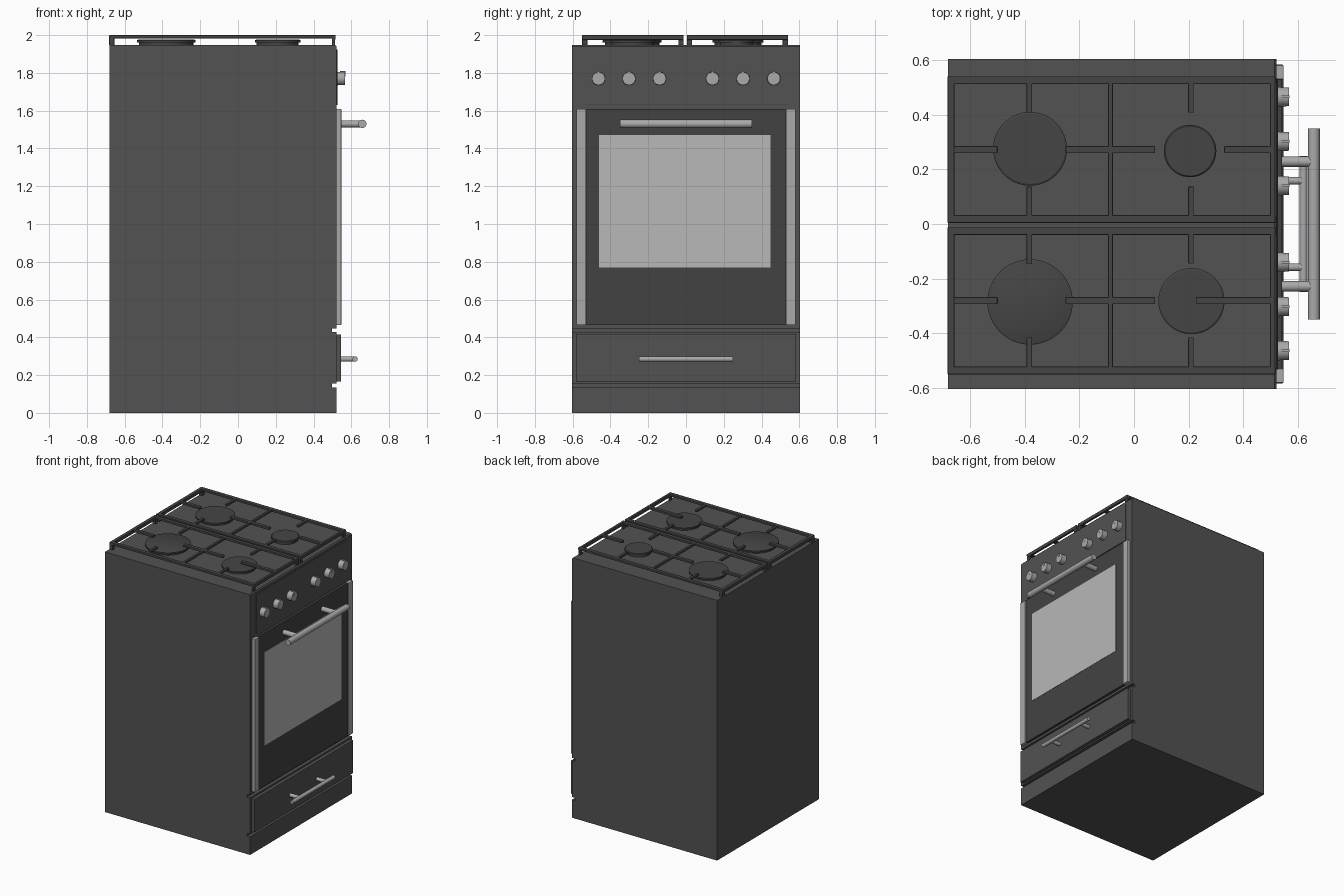
import bpy, bmesh
from mathutils import Matrix, Vector
from math import pi

if "Cube" in bpy.data.objects:
    bpy.data.objects.remove(bpy.data.objects["Cube"])


def material(name, v):
    m = bpy.data.materials.new(name)
    m.diffuse_color = (v, v, v, 1)
    m.use_nodes = True
    m.node_tree.nodes["Principled BSDF"].inputs["Base Color"].default_value = m.diffuse_color
    return m


DARK = material("dark_enamel", 0.085)
BLACK = material("black_glass", 0.055)
IRON = material("cast_iron", 0.06)
STEEL = material("steel", 0.40)
GLASS = material("window_grey", 0.48)


def finish(bm, name, mat, bevel=0.0, smooth=False):
    bmesh.ops.recalc_face_normals(bm, faces=bm.faces)
    me = bpy.data.meshes.new(name)
    bm.to_mesh(me)
    bm.free()
    me.materials.append(mat)
    ob = bpy.data.objects.new(name, me)
    bpy.context.collection.objects.link(ob)
    if bevel:
        mod = ob.modifiers.new("bevel", 'BEVEL')
        mod.width, mod.segments = bevel, 2
    if smooth:
        bpy.ops.object.select_all(action='DESELECT')
        ob.select_set(True)
        bpy.context.view_layer.objects.active = ob
        bpy.ops.object.shade_smooth_by_angle()
    return ob


def add_box(bm, x, y, z):
    lo, hi = Vector((x[0], y[0], z[0])), Vector((x[1], y[1], z[1]))
    bmesh.ops.create_cube(bm, size=1, matrix=Matrix.Translation((lo + hi) / 2)
                          @ Matrix.Diagonal((*(hi - lo), 1)))


def add_rod(bm, a, b, r, r2=None, n=32):
    a, b = Vector(a), Vector(b)
    rot = (b - a).to_track_quat('Z', 'Y').to_matrix().to_4x4()
    bmesh.ops.create_cone(bm, cap_ends=True, segments=n, radius1=r,
                          radius2=r if r2 is None else r2, depth=(b - a).length,
                          matrix=Matrix.Translation((a + b) / 2) @ rot)


def box(name, x, y, z, mat, bevel=0.0):
    bm = bmesh.new()
    add_box(bm, x, y, z)
    return finish(bm, name, mat, bevel)


# cabinet: side profile with two grooves above and below the drawer
profile = [(-.68, 0), (.522, 0), (.522, .135), (.498, .135), (.498, .155),
           (.522, .155), (.522, .428), (.498, .428), (.498, .448), (.522, .448),
           (.522, 1.94), (.514, 1.948), (-.68, 1.948)]
bm = bmesh.new()
face = bm.faces.new([bm.verts.new((x, -.603, z)) for x, z in profile])
ext = bmesh.ops.extrude_face_region(bm, geom=[face])
bmesh.ops.translate(bm, vec=(0, 1.206, 0),
                    verts=[v for v in ext['geom'] if isinstance(v, bmesh.types.BMVert)])
finish(bm, "cabinet", DARK)

# front panels
box("drawer_front", (.51, .546), (-.583, .583), (.165, .415), DARK, .004)
box("control_panel", (.51, .526), (-.533, .533), (1.63, 1.925), DARK, .002)
box("oven_door", (.51, .541), (-.528, .528), (.465, 1.61), BLACK)
box("oven_window", (.53, .543), (-.46, .448), (.77, 1.47), GLASS)
for side, y in (("left", -.555), ("right", .555)):
    box(side + "_door_trim", (.51, .547), (y - .026, y + .026), (.465, 1.61), STEEL, .004)


# bar handles on two posts
def handle(name, x, z, half, r, post_y, post_r):
    bm = bmesh.new()
    add_rod(bm, (x, -half, z), (x, half, z), r)
    for y in (-post_y, post_y):
        add_rod(bm, (.53, y, z), (x, y, z), post_r)
    finish(bm, name, STEEL, smooth=True)


handle("door_handle", .658, 1.53, .35, .022, .228, .019)
handle("drawer_handle", .62, .285, .248, .014, .158, .014)

# control knobs with a small pointer on top
for i, y in enumerate((-.463, -.302, -.14, .14, .302, .465)):
    bm = bmesh.new()
    add_rod(bm, (.515, y, 1.77), (.567, y, 1.77), .036, .034)
    add_box(bm, (.54, .569), (y - .005, y + .005), (1.78, 1.81))
    finish(bm, f"knob_{i + 1}", STEEL, smooth=True)

# burners: wide crown with a thinner cap
burners = [(-.38, .275, .135), (.205, .267, .096), (-.38, -.285, .156), (.21, -.282, .121)]
for i, (x, y, r) in enumerate(burners):
    bm = bmesh.new()
    add_rod(bm, (x, y, 1.94), (x, y, 1.963), r * .92, n=48)
    add_rod(bm, (x, y, 1.961), (x, y, 1.972), r, n=48)
    add_rod(bm, (x, y, 1.972), (x, y, 1.976), r, r * .95, n=48)
    finish(bm, f"burner_{i + 1}", IRON, smooth=True)

# pan supports: frame, cross bar and prongs over each burner
Z = (1.983, 2.0)
for name, y0, y1, yc, near in (("back", .004, .54, .272, .33), ("front", -.55, -.012, -.28, .228)):
    bm = bmesh.new()
    for y in ((y0, y0 + .028), (y1 - .028, y1)):
        add_box(bm, (-.675, .517), y, Z)
        for x in ((-.682, -.655), (.498, .514)):
            add_box(bm, x, y, (1.945, 1.998))
    for x in ((-.682, -.657), (.498, .516)):
        add_box(bm, x, (y0, y1), (1.975, 2.0))
    add_box(bm, (-.095, -.077), (y0, y1), Z)
    for x in ((-.66, -.5), (-.25, .077), (near, .51)):
        add_box(bm, x, (yc - .013, yc + .013), Z)
    for x in (-.383, .208):
        for y in ((y0 + .02, yc - .135), (yc + .135, y1 - .02)):
            add_box(bm, (x - .01, x + .01), y, Z)
    finish(bm, name + "_pan_support", IRON, .003)
